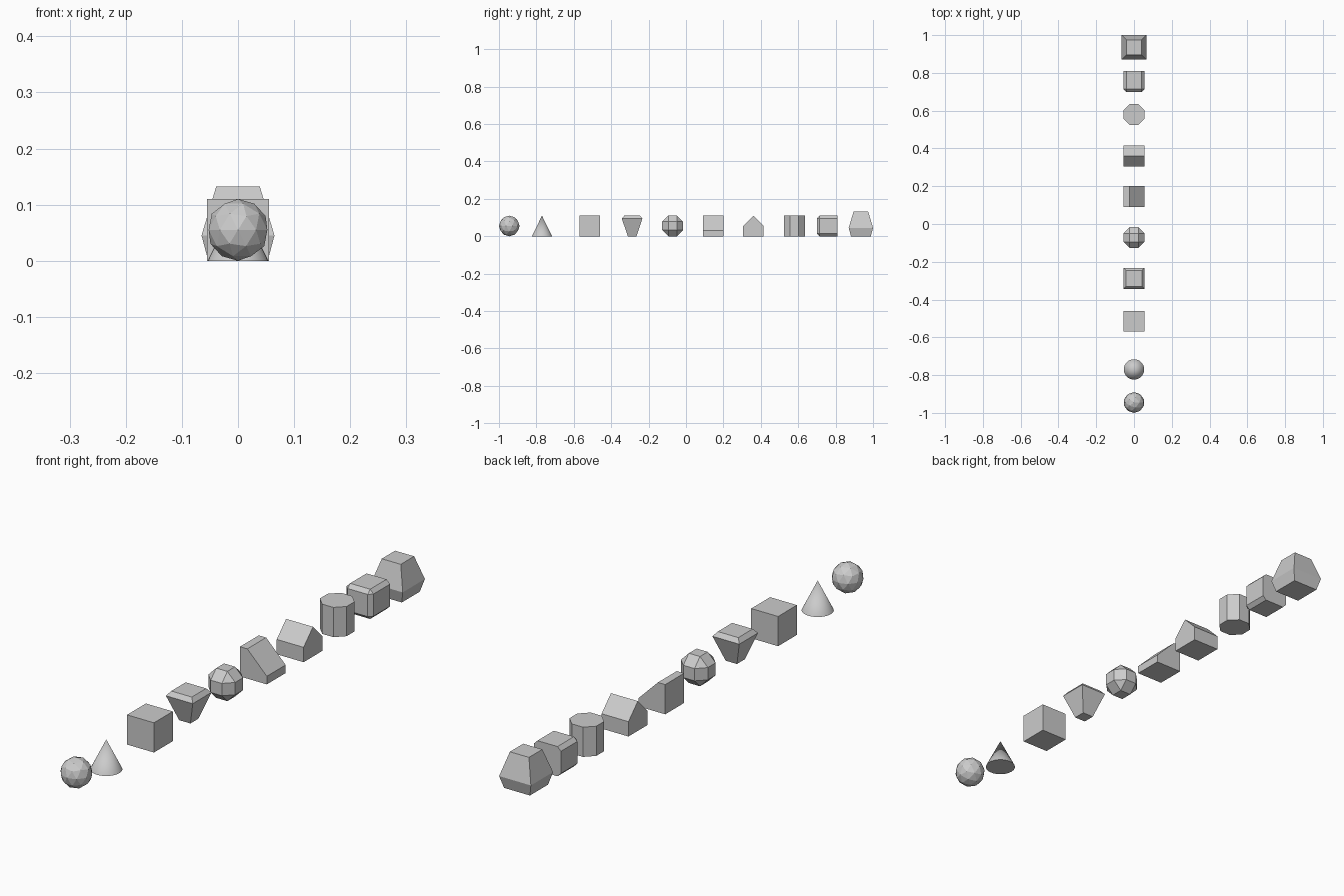
import bpy, bmesh
from math import pi, cos, sin
from itertools import product

if "Cube" in bpy.data.objects:
    bpy.data.objects.remove(bpy.data.objects["Cube"])

H = 0.055  # half size of a standard block


def finish(bm, name, y):
    """Turn a bmesh into a named object placed along the row."""
    bmesh.ops.recalc_face_normals(bm, faces=bm.faces[:])
    mesh = bpy.data.meshes.new(name)
    bm.to_mesh(mesh)
    bm.free()
    ob = bpy.data.objects.new(name, mesh)
    bpy.context.collection.objects.link(ob)
    ob.location = (0, y, 0)
    return ob


def stack(name, y, rings):
    """Square sections (half width, height) lofted upwards."""
    bm = bmesh.new()
    loops = [[bm.verts.new((sx * w, sy * w, z)) for sx, sy in
              ((-1, -1), (1, -1), (1, 1), (-1, 1))] for w, z in rings]
    for a, b in zip(loops, loops[1:]):
        for i in range(4):
            j = (i + 1) % 4
            bm.faces.new((a[i], a[j], b[j], b[i]))
    bm.faces.new(loops[0][::-1])
    bm.faces.new(loops[-1])
    return finish(bm, name, y)


def prism(name, y, points):
    """Closed 3D outline points extruded along the vector given last."""
    *outline, vec = points
    bm = bmesh.new()
    face = bm.faces.new([bm.verts.new(p) for p in outline])
    ext = bmesh.ops.extrude_face_region(bm, geom=[face], use_keep_orig=True)
    verts = [g for g in ext["geom"] if isinstance(g, bmesh.types.BMVert)]
    bmesh.ops.translate(bm, verts=verts, vec=vec)
    return finish(bm, name, y)


# faceted ball
bpy.ops.mesh.primitive_ico_sphere_add(subdivisions=2, radius=H, location=(0, -0.945, H))
bpy.context.object.name = "faceted_ball"

# round cone
bpy.ops.mesh.primitive_cone_add(vertices=32, radius1=0.054, depth=2 * H, location=(0, -0.77, H))
bpy.context.object.name = "cone"
bpy.ops.object.shade_smooth_by_angle()

# plain cube, inverted pyramid with bevelled top, large tapered block
stack("cube", -0.515, [(H, 0), (H, 2 * H)])
stack("inverted_pyramid", -0.288, [(0.023, 0), (H, 0.094), (0.042, 2 * H)])
stack("tapered_block", 0.935, [(0.053, 0), (0.065, 0.045), (0.039, 0.132)])

# chamfered ball: hull of square faces with cut edges and corners
bm = bmesh.new()
k = H * 0.414
for a, b, c in product((-1, 1), repeat=3):
    for p in ((H * a, k * b, k * c), (k * a, H * b, k * c), (k * a, k * b, H * c)):
        bm.verts.new((p[0], p[1], p[2] + H))
bmesh.ops.convex_hull(bm, input=bm.verts[:])
bmesh.ops.dissolve_limit(bm, angle_limit=0.02, verts=bm.verts[:], edges=bm.edges[:])
finish(bm, "chamfered_ball", -0.072)

# ramp block sloping towards +x
prism("ramp_block", 0.145, [(-H, -H, 0), (H, -H, 0), (H, -H, 0.03),
                            (-0.025, -H, 2 * H), (-H, -H, 2 * H), (0, 2 * H, 0)])

# gabled block with its ridge along x
prism("gabled_block", 0.36, [(-H, -H, 0), (-H, H, 0), (-H, H, H),
                             (-H, 0, 2 * H), (-H, -H, H), (2 * H, 0, 0)])

# eight-sided column
r = H / cos(pi / 8)
prism("octagonal_column", 0.58,
      [(r * cos(t), r * sin(t), 0) for t in [pi / 8 + i * pi / 4 for i in range(8)]]
      + [(0, 0, 2 * H)])

# cube bevelled everywhere except around its back face
bm = bmesh.new()
bmesh.ops.create_cube(bm, size=2 * H)
bmesh.ops.translate(bm, verts=bm.verts[:], vec=(0, 0, H))
edges = [e for e in bm.edges if min(v.co.y for v in e.verts) < 0]
bmesh.ops.bevel(bm, geom=edges, offset=0.014, segments=1, affect='EDGES', profile=0.5)
finish(bm, "bevelled_cube", 0.755)
